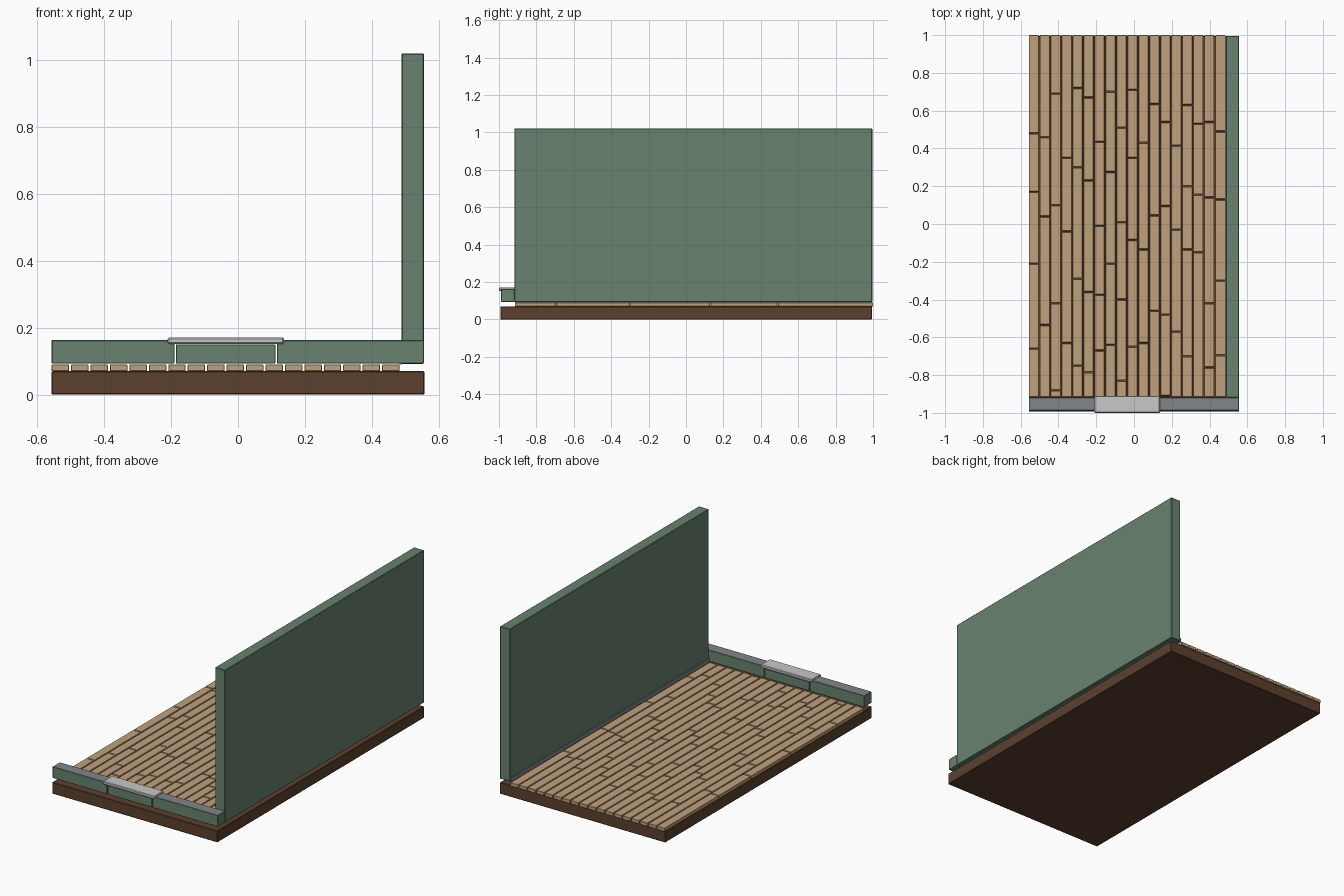
import bpy, bmesh


def material(name, rgb):
    m = bpy.data.materials.new(name)
    m.diffuse_color = (*rgb, 1.0)
    return m


BROWN = material("dark brown", (0.107, 0.051, 0.027))
TAN = material("tan wood", (0.53, 0.355, 0.205))
GREEN = material("sage green", (0.138, 0.223, 0.162))
GREY = material("slate grey", (0.223, 0.238, 0.250))
LIGHT = material("light grey", (0.58, 0.58, 0.58))


def add_box(bm, x0, x1, y0, y1, z0, z1):
    vs = bmesh.ops.create_cube(bm, size=1)["verts"]
    for v in vs:
        v.co = (x0 if v.co.x < 0 else x1,
                y0 if v.co.y < 0 else y1,
                z0 if v.co.z < 0 else z1)


def make(name, boxes, mat, bevel=0.0, top=None):
    """Object made of one or more boxes; optional second colour on top faces."""
    bm = bmesh.new()
    for b in boxes:
        add_box(bm, *b)
    if bevel:
        bmesh.ops.bevel(bm, geom=bm.edges[:], offset=bevel, segments=1, affect='EDGES')
    bm.normal_update()
    me = bpy.data.meshes.new(name)
    me.materials.append(mat)
    if top:
        me.materials.append(top)
        for f in bm.faces:
            if f.normal.z > 0.9:
                f.material_index = 1
    bm.to_mesh(me)
    bm.free()
    ob = bpy.data.objects.new(name, me)
    bpy.context.collection.objects.link(ob)
    return ob


# ground slab
make("base_slab", [(-0.557, 0.557, -0.993, 0.995, 0.0, 0.07)], BROWN, 0.003)

# floor planks: y positions of the end joints for each row
JOINTS = [
    (-0.66, -0.21, 0.17, 0.48), (-0.535, 0.04, 0.46), (-0.88, -0.42, 0.10, 0.69),
    (-0.63, -0.04, 0.35), (-0.75, -0.29, 0.30, 0.72), (-0.785, -0.36, 0.23, 0.67),
    (-0.67, -0.375, -0.01, 0.435), (-0.64, -0.21, 0.275, 0.70), (-0.83, -0.40, 0.01, 0.51),
    (-0.65, -0.085, 0.35, 0.71), (-0.63, -0.135, 0.43), (-0.46, 0.045, 0.635),
    (-0.91, -0.48, 0.095, 0.54), (-0.57, -0.03, 0.415), (-0.70, -0.135, 0.20, 0.63),
    (-0.15, 0.155, 0.53), (-0.76, -0.42, 0.14, 0.54), (-0.695, -0.30, 0.13, 0.49),
]
STEP, GAP = 0.0581, 0.003
planks = []
for i, joints in enumerate(JOINTS):
    x = -0.56 + i * STEP
    ends = [-0.918] + list(joints) + [1.003]
    for a, b in zip(ends, ends[1:]):
        planks.append((x + GAP, x + STEP - GAP, a + GAP, b - GAP, 0.07, 0.09))
make("floor_planks", planks, TAN, 0.0015)

# tall side wall with skirting along its foot
make("side_wall", [(0.488, 0.556, -0.918, 0.996, 0.092, 1.02)], GREEN, 0.003)
make("wall_skirting", [(0.483, 0.489, -0.915, 0.995, 0.09, 0.115)], GREY)

# low front wall in three parts, grey on top
make("front_low_wall", [(-0.557, -0.19, -0.988, -0.918, 0.093, 0.163),
                        (0.116, 0.556, -0.988, -0.918, 0.093, 0.163)], GREEN, 0.002, GREY)
make("window_base_wall", [(-0.186, 0.112, -0.988, -0.918, 0.093, 0.150)], GREEN, 0.002)

# window sill
make("window_sill", [(-0.21, 0.137, -1.0, -0.91, 0.152, 0.171)], LIGHT, 0.004)
